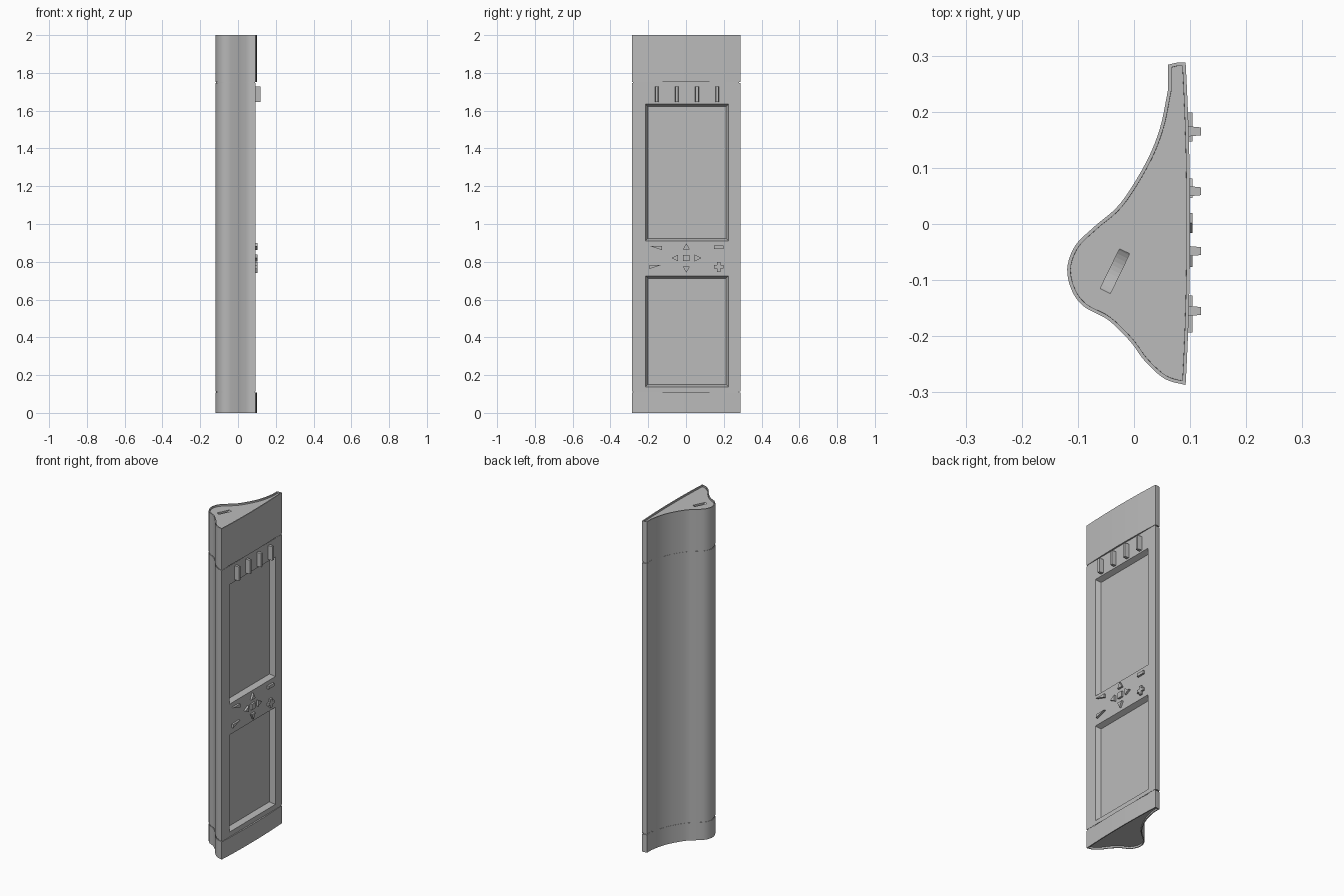
import bpy, bmesh
from math import pi, radians
from mathutils import Vector, Matrix

if "Cube" in bpy.data.objects:
    bpy.data.objects.remove(bpy.data.objects["Cube"], do_unlink=True)

grey = bpy.data.materials.new("neutral grey")
grey.use_nodes = True
grey.diffuse_color = (0.5, 0.5, 0.5, 1)
grey.node_tree.nodes["Principled BSDF"].inputs["Base Color"].default_value = (0.5, 0.5, 0.5, 1)

FRONT = 0.092       # x of the flat control face
BOTTOM, TOP = 0.107, 1.753   # seams between body and end caps
GAP = 0.006


def finish(name, bm, smooth=False):
    bmesh.ops.recalc_face_normals(bm, faces=bm.faces)
    mesh = bpy.data.meshes.new(name)
    bm.to_mesh(mesh)
    bm.free()
    obj = bpy.data.objects.new(name, mesh)
    bpy.context.collection.objects.link(obj)
    mesh.materials.append(grey)
    if smooth:
        bpy.ops.object.select_all(action='DESELECT')
        obj.select_set(True)
        bpy.context.view_layer.objects.active = obj
        bpy.ops.object.shade_smooth_by_angle(angle=radians(30))
    return obj


def prism(points, offset):
    """Extrude a closed outline of 3D points along an offset."""
    bm = bmesh.new()
    base = bm.faces.new([bm.verts.new(p) for p in points])
    top = bmesh.ops.extrude_face_region(bm, geom=[base], use_keep_orig=True)["geom"]
    bmesh.ops.translate(bm, vec=offset, verts=[v for v in top if isinstance(v, bmesh.types.BMVert)])
    bmesh.ops.recalc_face_normals(bm, faces=bm.faces)
    return bm


def spline(points, steps):
    """Smooth curve through the points."""
    pts = [Vector(p) for p in points]
    pts = [2 * pts[0] - pts[1]] + pts + [2 * pts[-1] - pts[-2]]
    out = []
    for a, b, c, d in zip(pts, pts[1:], pts[2:], pts[3:]):
        for i in range(steps):
            t = i / steps
            out.append(0.5 * (2 * b + (c - a) * t + (2 * a - 5 * b + 4 * c - d) * t * t
                              + (3 * b - a - 3 * c + d) * t ** 3))
    return out + [pts[-2]]


# Horizontal cross-section: curved grip at the back
back = spline([(0.061, 0.241), (0.046, 0.17), (0.02, 0.107), (-0.025, 0.036),
               (-0.07, -0.004), (-0.105, -0.039), (-0.119, -0.08), (-0.11, -0.12),
               (-0.088, -0.148), (-0.046, -0.171), (-0.007, -0.209), (0.02, -0.245),
               (0.055, -0.276), (FRONT, -0.287)], 5)
outline = [Vector((FRONT, 0.288)), Vector((0.078, 0.288)), Vector((0.061, 0.284))] + back
# The caps have a slightly bowed front
bow = [Vector((FRONT + 0.008 * (1 - t * t), 0.288 * t)) for t in [i / 8 - 1 for i in range(1, 16)]]


def section(points, z, scale=1.0):
    c = Vector((0.02, -0.02))
    return [(*(c + (p - c) * scale), z) for p in points]


# Main body with two sunken display panels
screens = [(0.911, 1.634), (0.138, 0.725)]
left, right = -0.214, 0.225
body = prism(section(outline, BOTTOM + GAP), (0, 0, TOP - BOTTOM - 2 * GAP))
cuts = [(Vector((0, y, 0)), Vector((0, 1, 0))) for y in (left, right)]
cuts += [(Vector((0, 0, z)), Vector((0, 0, 1))) for pair in screens for z in pair]
for co, no in cuts:
    bmesh.ops.bisect_plane(body, geom=body.verts[:] + body.edges[:] + body.faces[:],
                           plane_co=co, plane_no=no)
panels = []
for f in body.faces:
    c = f.calc_center_median()
    if f.normal.x > 0.99 and c.x > FRONT - 0.001 and left < c.y < right:
        if any(low < c.z < high for low, high in screens):
            panels.append(f)
bmesh.ops.inset_individual(body, faces=panels, thickness=0.013, depth=-0.03, use_even_offset=True)
finish("main_body", body, True)

# Narrow core showing as a seam groove at each cap
for name, z in (("lower_seam", BOTTOM), ("upper_seam", TOP - GAP)):
    finish(name, prism(section(outline, z, 0.98), (0, 0, GAP)), True)


# End caps with a thin raised rim around a shallow recess
def cap(name, z0, z1, outer):
    bm = prism(section(outline + bow, z0), (0, 0, z1 - z0))
    end = [f for f in bm.faces if abs(f.normal.z) > 0.9 and abs(f.calc_center_median().z - outer) < 0.01]
    bmesh.ops.inset_individual(bm, faces=end, thickness=0.006, use_even_offset=True)
    bmesh.ops.inset_individual(bm, faces=end, thickness=0.0002, depth=-0.01, use_even_offset=True)
    return finish(name, bm, True)


cap("bottom_cap", 0, BOTTOM, 0)
top_cap = cap("top_cap", TOP, 2, 2)

# Coin slot cut into the top recess
bm = bmesh.new()
place = (Matrix.Translation((-0.034, -0.084, 2.035)) @ Matrix.Rotation(radians(64), 4, 'Z')
         @ Matrix.Rotation(pi / 2, 4, 'X'))
bmesh.ops.create_cone(bm, cap_ends=True, segments=48, radius1=0.06, radius2=0.06,
                      depth=0.02, matrix=place)
cutter = finish("slot_cutter", bm)
cutter.hide_render = True
mod = top_cap.modifiers.new("slot", 'BOOLEAN')
mod.operation, mod.solver, mod.object = 'DIFFERENCE', 'EXACT', cutter
bpy.ops.object.select_all(action='DESELECT')
top_cap.select_set(True)
bpy.context.view_layer.objects.active = top_cap
bpy.ops.object.modifier_apply(modifier=mod.name)
bpy.data.objects.remove(cutter, do_unlink=True)


# Raised buttons on the control face
def button(name, shape, y=0, z=0):
    finish(name, prism([(FRONT - 0.005, y + a, z + b) for a, b in shape], (0.017, 0, 0)))


def box(w, h):
    return [(-w, -h), (w, -h), (w, h), (-w, h)]


PAD = 0.82
button("centre_button", box(0.017, 0.017), 0.002, PAD)
arrow = [Vector((-0.018, 0.044)), Vector((0.018, 0.044)), Vector((0, 0.079))]
for i, name in enumerate(("up", "left", "down", "right")):
    turn = Matrix.Rotation(i * pi / 2, 2)
    button(name + "_arrow", [turn @ p for p in arrow], 0.002, PAD)
button("minus_button", box(0.026, 0.009), 0.173, 0.876)
s, l = 0.009, 0.026
button("plus_button", [(-s, -l), (s, -l), (s, -s), (l, -s), (l, s), (s, s),
                       (s, l), (-s, l), (-s, s), (-l, s), (-l, -s), (-s, -s)], 0.173, 0.773)
button("upper_wedge", [(-0.033, 0.011), (0.033, 0.011), (0.033, -0.011)], -0.16, 0.873)
button("lower_wedge", [(-0.033, 0.011), (0.033, 0.011), (-0.033, -0.011)], -0.16, 0.773)

# Row of four tapered knobs above the upper panel
for i in range(4):
    bm = prism([(FRONT - 0.005, -0.155 + i * 0.1067 + a, 1.687 + b) for a, b in box(0.01, 0.042)],
               (0.032, 0, 0))
    for v in bm.verts:
        if v.co.x > 0.11:
            v.co.y += 0.003 * (1 if v.co.y < -0.155 + i * 0.1067 else -1)
    finish("knob_%d" % (i + 1), bm)
